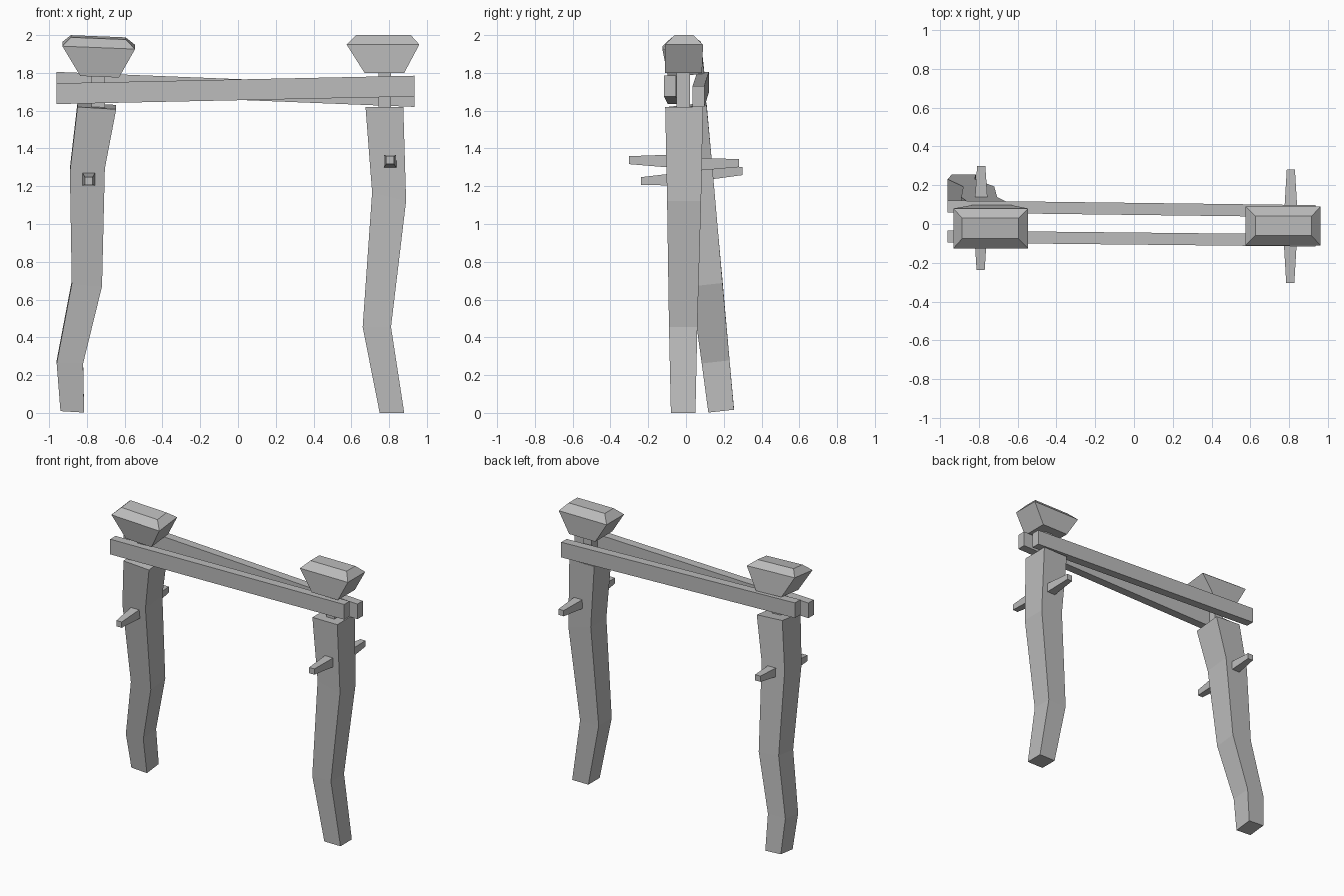
import bpy
import bmesh

cube = bpy.data.objects.get("Cube")
if cube:
    bpy.data.objects.remove(cube, do_unlink=True)

# One weathered grey for everything
grey = bpy.data.materials.new("weathered grey")
grey.use_nodes = True
colour = (0.5, 0.5, 0.5, 1.0)
grey.diffuse_color = colour
shader = grey.node_tree.nodes["Principled BSDF"]
shader.inputs["Base Color"].default_value = colour
shader.inputs["Roughness"].default_value = 0.9


def loft(name, rings):
    """Join four-point rings into a closed, flat-shaded solid."""
    bm = bmesh.new()
    loops = [[bm.verts.new(p) for p in ring] for ring in rings]
    for a, b in zip(loops, loops[1:]):
        for i in range(4):
            j = (i + 1) % 4
            bm.faces.new((a[i], a[j], b[j], b[i]))
    bm.faces.new(loops[0])
    bm.faces.new(loops[-1])
    bmesh.ops.recalc_face_normals(bm, faces=bm.faces)
    mesh = bpy.data.meshes.new(name)
    bm.to_mesh(mesh)
    bm.free()
    mesh.materials.append(grey)
    obj = bpy.data.objects.new(name, mesh)
    bpy.context.collection.objects.link(obj)
    return obj


def level(x0, x1, y0, y1, z, roll=0.0, lean=0.0):
    """Horizontal rectangle, sloped by roll along x and lean along y."""
    xc, yc = (x0 + x1) / 2, (y0 + y1) / 2
    return [(x, y, z + (x - xc) * roll + (y - yc) * lean)
            for x, y in ((x0, y0), (x1, y0), (x1, y1), (x0, y1))]


LEAN = 0.11

# Crooked posts: the left one is upright, the right one leans forward
loft("left_post", [
    level(0.75, 0.88, -0.08, 0.05, 0.0),
    level(0.66, 0.81, -0.09, 0.06, 0.455),
    level(0.71, 0.89, -0.10, 0.08, 1.145, -0.25),
    level(0.675, 0.875, -0.11, 0.09, 1.62),
])


def leaning(x0, x1, z, roll):
    return level(x0, x1, 0.12 - 0.136 * z, 0.255 - 0.09 * z, z, roll, LEAN)


loft("right_post", [
    leaning(-0.94, -0.815, 0.013, -0.06),
    leaning(-0.96, -0.82, 0.27, 0.0),
    leaning(-0.88, -0.72, 0.685, -0.08),
    leaning(-0.89, -0.705, 1.295, 0.1),
    leaning(-0.85, -0.645, 1.625, -0.06),
])

# Narrow necks between posts and caps
loft("left_neck", [level(0.745, 0.81, -0.05, 0.02, z) for z in (1.58, 1.84)])
loft("right_neck", [level(-0.775, -0.705, -0.05, 0.02, z) for z in (1.58, 1.84)])

# Flared caps with bevelled tops
loft("left_cap", [
    level(0.67, 0.88, -0.11, 0.085, 1.80),
    level(0.575, 0.96, -0.11, 0.09, 1.95),
    level(0.625, 0.915, -0.06, 0.04, 2.0),
])
loft("right_cap", [
    level(-0.835, -0.63, -0.095, 0.097, 1.79, -0.04, LEAN),
    level(-0.93, -0.545, -0.125, 0.08, 1.945, -0.04, LEAN),
    level(-0.885, -0.595, -0.075, 0.03, 1.988, -0.04, LEAN),
])


# Crossing rails on each side of the necks
def rail(name, right_end, left_end):
    rings = []
    for x, y, z in (right_end, left_end):
        rings.append([(x, y + dy * 0.031, z + dz * 0.055)
                      for dy, dz in ((-1, -1), (1, -1), (1, 1), (-1, 1))])
    loft(name, rings)


rail("front_rail", (-0.96, -0.065, 1.69), (0.935, -0.085, 1.73))
rail("back_rail", (-0.96, 0.09, 1.75), (0.935, 0.066, 1.675))


# Tapered climbing pegs, from inside the post out to the tip
def peg(name, x, root, tip):
    rings = []
    for (y, z), half in ((root, 0.036), (tip, 0.021)):
        rings.append([(x + dx * half, y, z + dz * half)
                      for dx, dz in ((-1, -1), (1, -1), (1, 1), (-1, 1))])
    loft(name, rings)


peg("left_front_peg", 0.805, (-0.05, 1.332), (-0.303, 1.338))
peg("left_back_peg", 0.808, (0.03, 1.316), (0.28, 1.322))
peg("right_front_peg", -0.79, (0.0, 1.24), (-0.237, 1.227))
peg("right_back_peg", -0.787, (0.08, 1.265), (0.3, 1.28))
